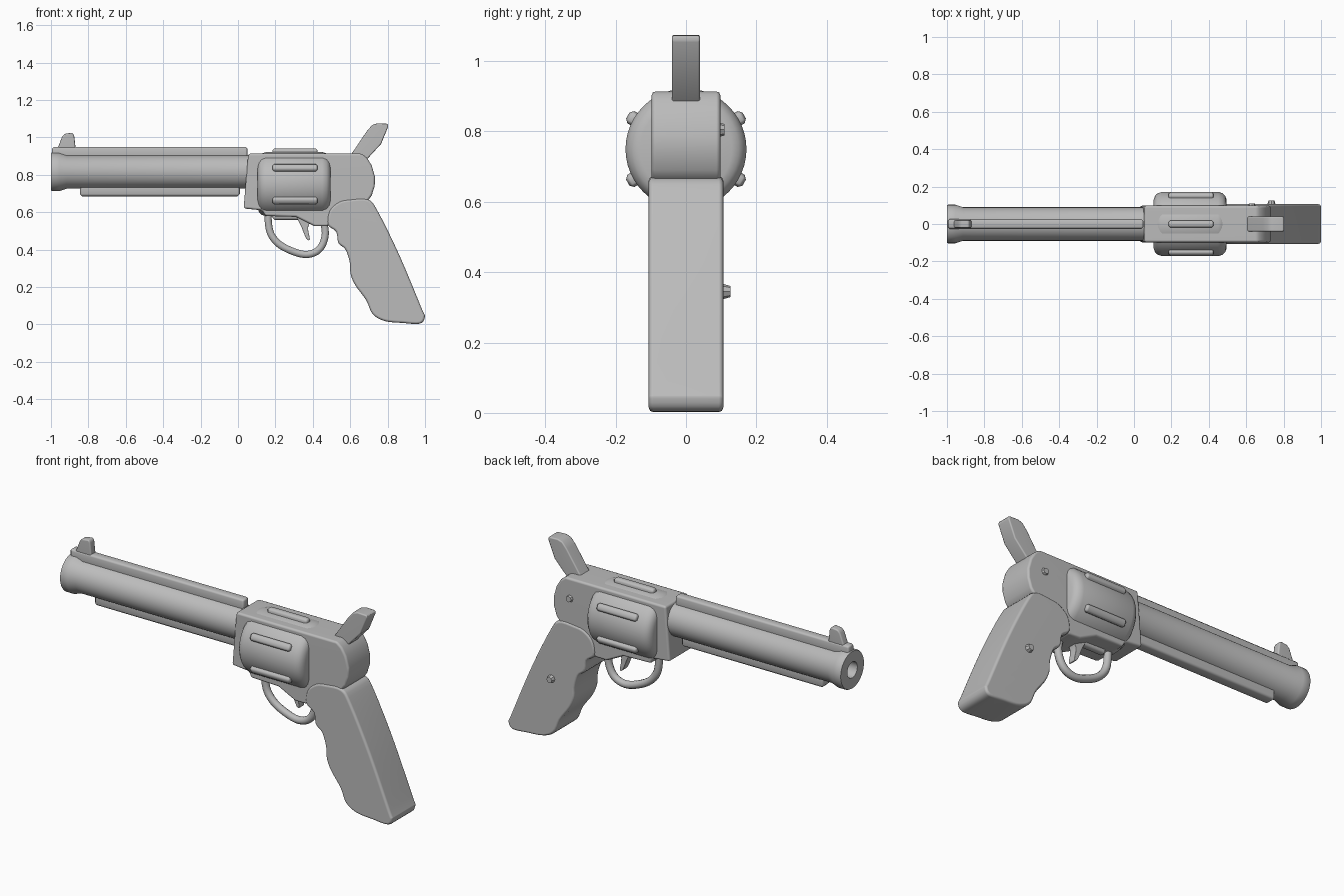
import bpy, bmesh, math
from mathutils import Vector, Matrix

if "Cube" in bpy.data.objects:
    bpy.data.objects.remove(bpy.data.objects["Cube"])

grey = bpy.data.materials.new("steel grey")
GREY = (0.5, 0.5, 0.5, 1)
grey.use_nodes = True
grey.diffuse_color = GREY
grey.node_tree.nodes["Principled BSDF"].inputs["Base Color"].default_value = GREY


def make_object(name, bm):
    bmesh.ops.recalc_face_normals(bm, faces=bm.faces)
    mesh = bpy.data.meshes.new(name)
    bm.to_mesh(mesh)
    bm.free()
    mesh.materials.append(grey)
    mesh.shade_smooth()
    obj = bpy.data.objects.new(name, mesh)
    bpy.context.collection.objects.link(obj)
    return obj


def round_edges(obj, width, segments=2):
    bevel = obj.modifiers.new("rounded edges", "BEVEL")
    bevel.width, bevel.segments = width, segments
    bevel.limit_method = "ANGLE"
    bevel.angle_limit = math.radians(32)
    obj.modifiers.new("clean shading", "WEIGHTED_NORMAL").keep_sharp = True
    return obj


def smooth_path(points, steps=5, closed=True):
    """Catmull-Rom curve through the points."""
    n, out = len(points), []
    pick = lambda i: Vector(points[i % n] if closed else points[max(0, min(n - 1, i))])
    for i in range(n if closed else n - 1):
        a, b, c, d = (pick(i + k) for k in (-1, 0, 1, 2))
        for s in range(steps):
            t = s / steps
            out.append(b + (c - a) * t / 2 + (a * 2 - b * 5 + c * 4 - d) * t**2 / 2
                       + (b * 3 - a - c * 3 + d) * t**3 / 2)
    return out if closed else out + [pick(n - 1)]


def plate(name, outline, half, bevel, segments=2):
    """Side outline in x and z, given thickness along y."""
    bm = bmesh.new()
    face = bm.faces.new([bm.verts.new((x, -half, z)) for x, z in outline])
    solid = bmesh.ops.extrude_face_region(bm, geom=[face])
    moved = [v for v in solid["geom"] if isinstance(v, bmesh.types.BMVert)]
    bmesh.ops.translate(bm, verts=moved, vec=(0, 2 * half, 0))
    return round_edges(make_object(name, bm), bevel, segments)


def box(name, x0, x1, half, z0, z1, bevel):
    return plate(name, [(x0, z0), (x1, z0), (x1, z1), (x0, z1)], half, bevel, 1)


def lathe(name, profile, height):
    """Spin (x, radius) points around a lengthwise axis."""
    bm = bmesh.new()
    verts = [bm.verts.new((x, 0, r)) for x, r in profile]
    edges = [bm.edges.new(pair) for pair in zip(verts, verts[1:])]
    bmesh.ops.spin(bm, geom=verts + edges, cent=(0, 0, 0), axis=(1, 0, 0),
                   angle=math.tau, steps=48, use_merge=True)
    bmesh.ops.remove_doubles(bm, verts=bm.verts, dist=0.0005)
    obj = make_object(name, bm)
    obj.location.z = height
    bpy.ops.object.select_all(action="DESELECT")
    obj.select_set(True)
    bpy.context.view_layer.objects.active = obj
    bpy.ops.object.shade_smooth_by_angle(angle=math.radians(35))
    return obj


# Barrel with flared muzzle and bore, sighting rib, lower rod and front sight
lathe("barrel", [(-0.7, 0), (-0.7, 0.043), (-1, 0.043), (-1, 0.1), (-0.995, 0.103),
                 (-0.955, 0.103), (-0.915, 0.09), (0.1, 0.09), (0.1, 0)], 0.816)
box("barrel_rib", -0.995, 0.05, 0.026, 0.88, 0.95, 0.01)
box("barrel_under_rod", -0.845, 0.01, 0.032, 0.685, 0.76, 0.012)
plate("front_sight", [(-0.965, 0.94), (-0.94, 1.005), (-0.925, 1.02), (-0.885, 1.025),
                      (-0.876, 1.01), (-0.868, 0.94)], 0.021, 0.007)

# Frame
plate("frame", [(0.03, 0.62), (0.13, 0.61), (0.145, 0.58), (0.31, 0.575), (0.41, 0.525),
                (0.48, 0.525), (0.56, 0.6), (0.69, 0.655), (0.715, 0.69), (0.731, 0.74),
                (0.732, 0.79), (0.715, 0.85), (0.69, 0.89), (0.66, 0.914),
                (0.055, 0.914), (0.045, 0.8)], 0.098, 0.012)

# Drum with six raised ribs
DRUM_Z = 0.75
lathe("drum", [(0.105, 0), (0.105, 0.13), (0.112, 0.15), (0.126, 0.164), (0.15, 0.172),
               (0.45, 0.172), (0.474, 0.164), (0.488, 0.15), (0.495, 0.13), (0.495, 0)], DRUM_Z)
for i in range(6):
    rib = box(f"drum_rib_{i + 1}", 0.185, 0.425, 0.02, 0.15, 0.191, 0.01)
    rib.matrix_world = (Matrix.Translation((0, 0, DRUM_Z))
                        @ Matrix.Rotation(i * math.tau / 6, 4, "X"))

# Hammer
plate("hammer", [(0.585, 0.88), (0.69, 1.035), (0.717, 1.066), (0.745, 1.075), (0.8, 1.073),
                 (0.804, 1.06), (0.765, 0.965), (0.685, 0.878)], 0.04, 0.007)

# Grip with finger grooves
grip = [(0.54, 0.655), (0.6, 0.668), (0.695, 0.668), (0.75, 0.6), (0.865, 0.365), (0.98, 0.09),
        (0.999, 0.04), (0.972, 0.004), (0.88, 0.008), (0.785, 0.018), (0.72, 0.055),
        (0.685, 0.13), (0.627, 0.21), (0.602, 0.27), (0.598, 0.33), (0.575, 0.4),
        (0.537, 0.435), (0.525, 0.495), (0.48, 0.535), (0.49, 0.61)]
plate("grip", smooth_path(grip, 4), 0.106, 0.013)

# Trigger and its guard
plate("trigger", smooth_path([(0.315, 0.59), (0.34, 0.52), (0.365, 0.46), (0.384, 0.455),
                              (0.375, 0.52), (0.4, 0.59)], 4), 0.022, 0.006)

guard = bpy.data.curves.new("trigger_guard", "CURVE")
guard.dimensions = "3D"
guard.bevel_depth, guard.bevel_resolution = 0.02, 3
guard.use_fill_caps = True
path = smooth_path([(0.16, 0.6), (0.164, 0.53), (0.18, 0.475), (0.225, 0.425), (0.3, 0.388),
                    (0.365, 0.374), (0.42, 0.39), (0.453, 0.43), (0.467, 0.49), (0.455, 0.56)],
                   4, closed=False)
spline = guard.splines.new("POLY")
spline.points.add(len(path) - 1)
for point, p in zip(spline.points, path):
    point.co = (p.x, 0, p.y, 1)
spline.use_smooth = True
guard.materials.append(grey)
bpy.context.collection.objects.link(bpy.data.objects.new("trigger_guard", guard))

# Screws on the left side
for name, x, z, tip in (("frame_screw", 0.63, 0.805, 0.11), ("grip_screw", 0.735, 0.345, 0.126)):
    bm = bmesh.new()
    bmesh.ops.create_cone(bm, cap_ends=True, segments=8, radius1=0.027, radius2=0.016, depth=0.04)
    screw = make_object(name, bm)
    screw.data.shade_flat()
    screw.rotation_euler.x = -math.pi / 2
    screw.location = (x, tip - 0.02, z)
